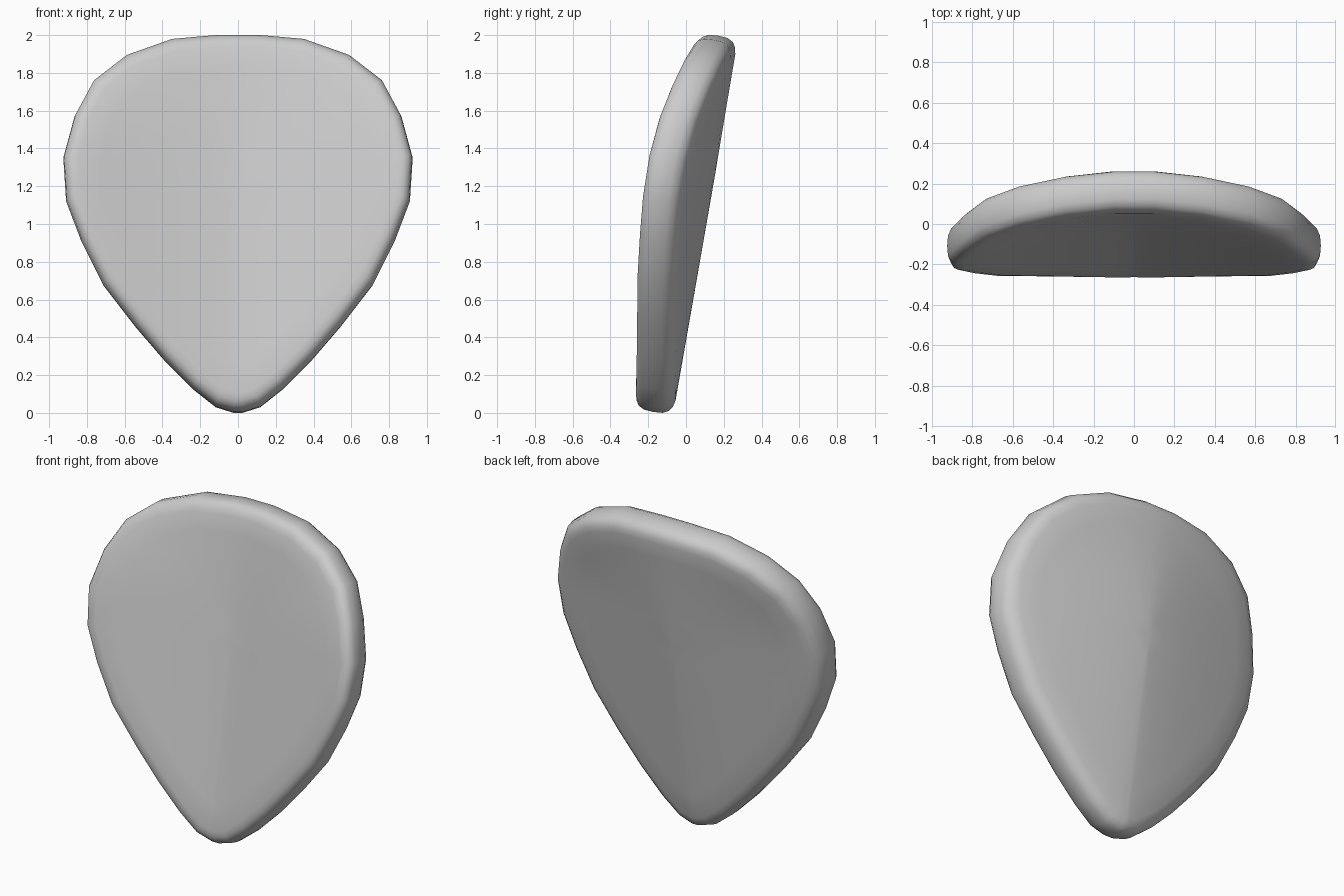
import bpy, bmesh
from mathutils import Vector

cube = bpy.data.objects.get("Cube")
if cube:
    bpy.data.objects.remove(cube, do_unlink=True)

# Half outline (x, z) from the bottom tip to the crown, mirrored to a full loop
HALF = [(.025, .005), (.12, .035), (.24, .13), (.39, .28), (.545, .46), (.715, .68),
        (.83, .91), (.91, 1.12), (.925, 1.35), (.865, 1.57), (.765, 1.755),
        (.59, 1.89), (.35, 1.975), (.1, 1.997)]
OUTLINE = [Vector(p) for p in HALF] + [Vector((-x, z)) for x, z in reversed(HALF)]
CENTER = Vector((0, 1.2))
HALF_THICK = .104
LEAN = .175


def place(p, t):
    """Point at depth t from a leaning sheet softly folded forward along its middle."""
    fold = (.19 - .16 * max(p.y - 1.5, 0)) * abs(p.x) ** 1.4
    return Vector((p.x, -.165 + LEAN * (p.y - .05) - fold + t, p.y - LEAN * t))


def inset(loop, d):
    """Shrink the outline by a distance along its own normals."""
    out = []
    for i, p in enumerate(loop):
        t = loop[(i + 1) % len(loop)] - loop[i - 1]
        out.append(p - Vector((t.y, -t.x)).normalized() * d)
    return out


# Rounded rim rings, then shrinking rings across each broad face
RIM = [(0, 0), (.05, .004), (.08, .02), (.096, .045), (HALF_THICK, .08)]
INNER = [.86, .7, .5, .3, .12]


def side_rings(sign):
    rings = [(inset(OUTLINE, d), sign * t) for t, d in RIM]
    base = rings[-1][0]
    rings += [([CENTER + (p - CENTER) * s for p in base], sign * HALF_THICK) for s in INNER]
    return rings


bm = bmesh.new()
rings = list(reversed(side_rings(-1)))[:-1] + side_rings(1)
verts = [[bm.verts.new(place(p, t)) for p in loop] for loop, t in rings]
n = len(OUTLINE)
for a, b in zip(verts, verts[1:]):
    for i in range(n):
        j = (i + 1) % n
        bm.faces.new((a[i], a[j], b[j], b[i]))
for loop, t in ((verts[0], -HALF_THICK), (verts[-1], HALF_THICK)):
    hub = bm.verts.new(place(CENTER, t))
    for i in range(n):
        bm.faces.new((loop[i], loop[(i + 1) % n], hub))
bmesh.ops.recalc_face_normals(bm, faces=bm.faces)
for f in bm.faces:
    f.smooth = True

mesh = bpy.data.meshes.new("curved_panel")
bm.to_mesh(mesh)
bm.free()
panel = bpy.data.objects.new("curved_panel", mesh)
bpy.context.collection.objects.link(panel)

# Single light grey material
grey = bpy.data.materials.new("light_grey")
grey.use_nodes = True
grey.diffuse_color = (.6, .6, .6, 1)
grey.node_tree.nodes["Principled BSDF"].inputs["Base Color"].default_value = (.6, .6, .6, 1)
mesh.materials.append(grey)
